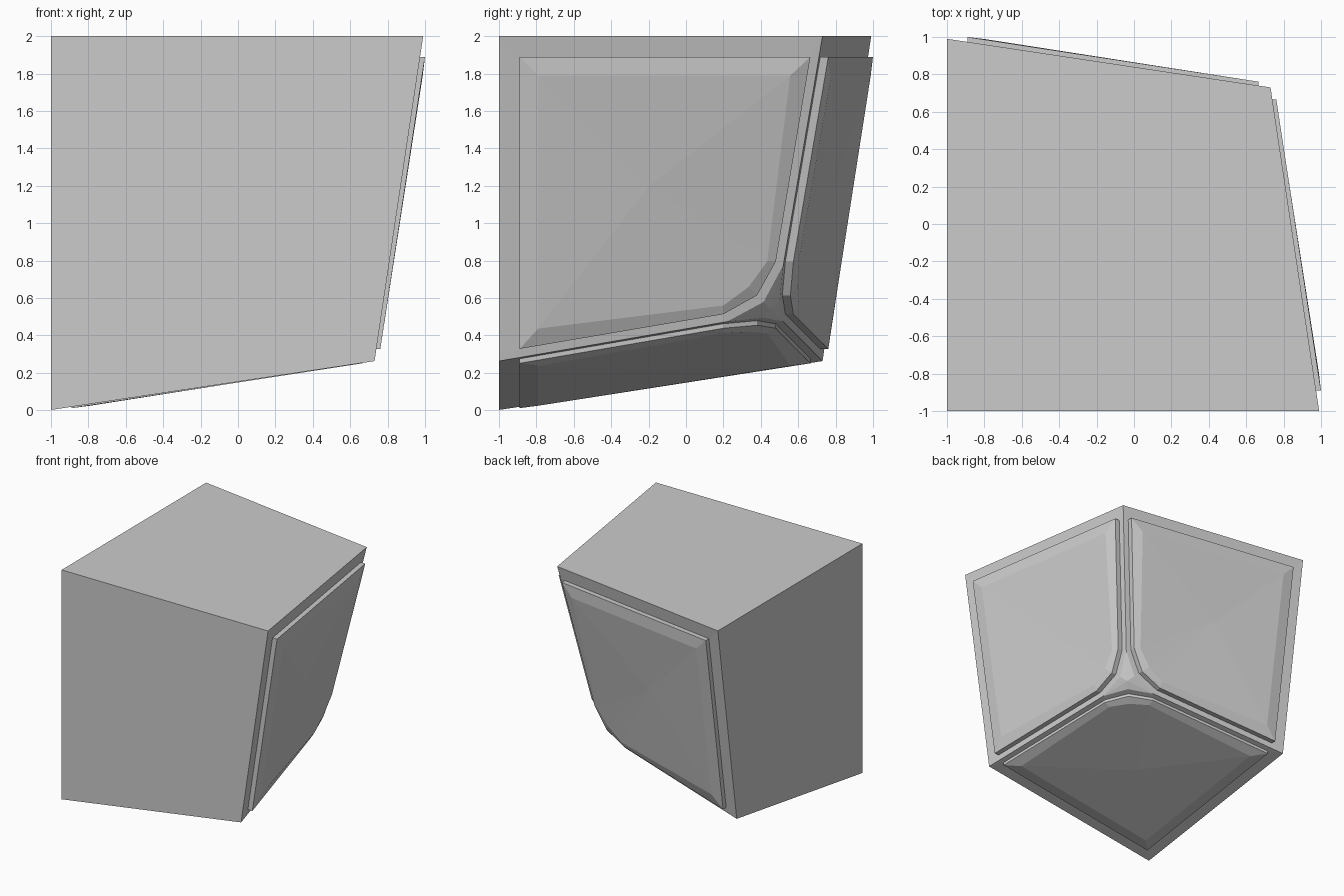
import bpy, bmesh
from mathutils import Vector

if "Cube" in bpy.data.objects:
    bpy.data.objects.remove(bpy.data.objects["Cube"])

# Work in coordinates measured from the square corner (-1, -1, 2): a, b, c = x+1, y+1, 2-z
def to_world(p):
    return Vector((p[0] - 1, p[1] - 1, 2 - 1.004 * p[2]))

def turn(p, axis):
    """Cyclically move the first coordinate to the given axis."""
    return [p[(i - axis) % 3] for i in range(3)]

def surface(b, c, lift=0.0):
    """Point on the slightly tapered outer face, raised by lift."""
    return (1.99 - 0.15 * (b + c) - 0.032 * b * c + lift, b, c)

def build(name, polys, outward=None):
    bm = bmesh.new()
    for poly in polys:
        bm.faces.new([bm.verts.new(to_world(p)) for p in poly])
    bmesh.ops.remove_doubles(bm, verts=bm.verts, dist=0.0005)
    bmesh.ops.recalc_face_normals(bm, faces=bm.faces)
    bm.normal_update()
    if outward is not None:
        total = sum((f.normal.dot(outward) * f.calc_area() for f in bm.faces), 0.0)
    else:
        total = bm.calc_volume(signed=True)
    if total < 0:
        bmesh.ops.reverse_faces(bm, faces=bm.faces)
    mesh = bpy.data.meshes.new(name)
    bm.to_mesh(mesh)
    bm.free()
    obj = bpy.data.objects.new(name, mesh)
    bpy.context.collection.objects.link(obj)
    return obj

def ring(l1, l2):
    n = len(l1)
    return [[l1[i], l1[(i + 1) % n], l2[(i + 1) % n], l2[i]] for i in range(n)]

def fan(loop, centre):
    n = len(loop)
    return [[loop[i], loop[(i + 1) % n], centre] for i in range(n)]

# Outline of one outer face, and the panel loops inside it
outline = [(1.99, 0, 0), (1.73, 1.73, 0), (1.52, 1.52, 1.22),
           (1.50, 1.415, 1.415), (1.52, 1.22, 1.52), (1.73, 0, 1.73)]
rim = [(.11, .11), (1.665, .11), (1.48, 1.2), (1.38, 1.38), (1.2, 1.48), (.11, 1.665)]
inner = [(.21, .21), (1.557, .21), (1.434, 1.2), (1.335, 1.335), (1.2, 1.434), (.21, 1.557)]

base = [surface(*p) for p in rim]

# Body: three flat faces, three bordered faces and the blunted star at the far corner
body = []
for axis in range(3):
    body.append([turn(p, axis) for p in
                 [(0, 0, 0), (0, 1.99, 0), (0, 1.73, 1.73), (0, 0, 1.99)]])
    body += [[turn(p, axis) for p in q] for q in ring(outline, base)]
    star = [turn(p, axis) for p in outline[2:5]]
    mid = (1.45, 1.45, 1.45)
    body += [[star[0], star[1], mid], [star[1], star[2], mid]]
build("body", body)

# Raised panels: upright wall, sloping bevel, near-flat top
for axis, name, low, high in [(0, "side_panel", .043, .062),
                              (1, "back_panel", .043, .062),
                              (2, "bottom_panel", .024, .042)]:
    top_rim = [surface(*p, low) for p in rim]
    top = [surface(*p, high) for p in inner]
    polys = ring(base, top_rim) + ring(top_rim, top) + fan(top, surface(.8, .8, high))
    out = Vector(turn((1, 0, 0), axis))
    out.z = -out.z
    build(name, [[turn(p, axis) for p in q] for q in polys], out)
